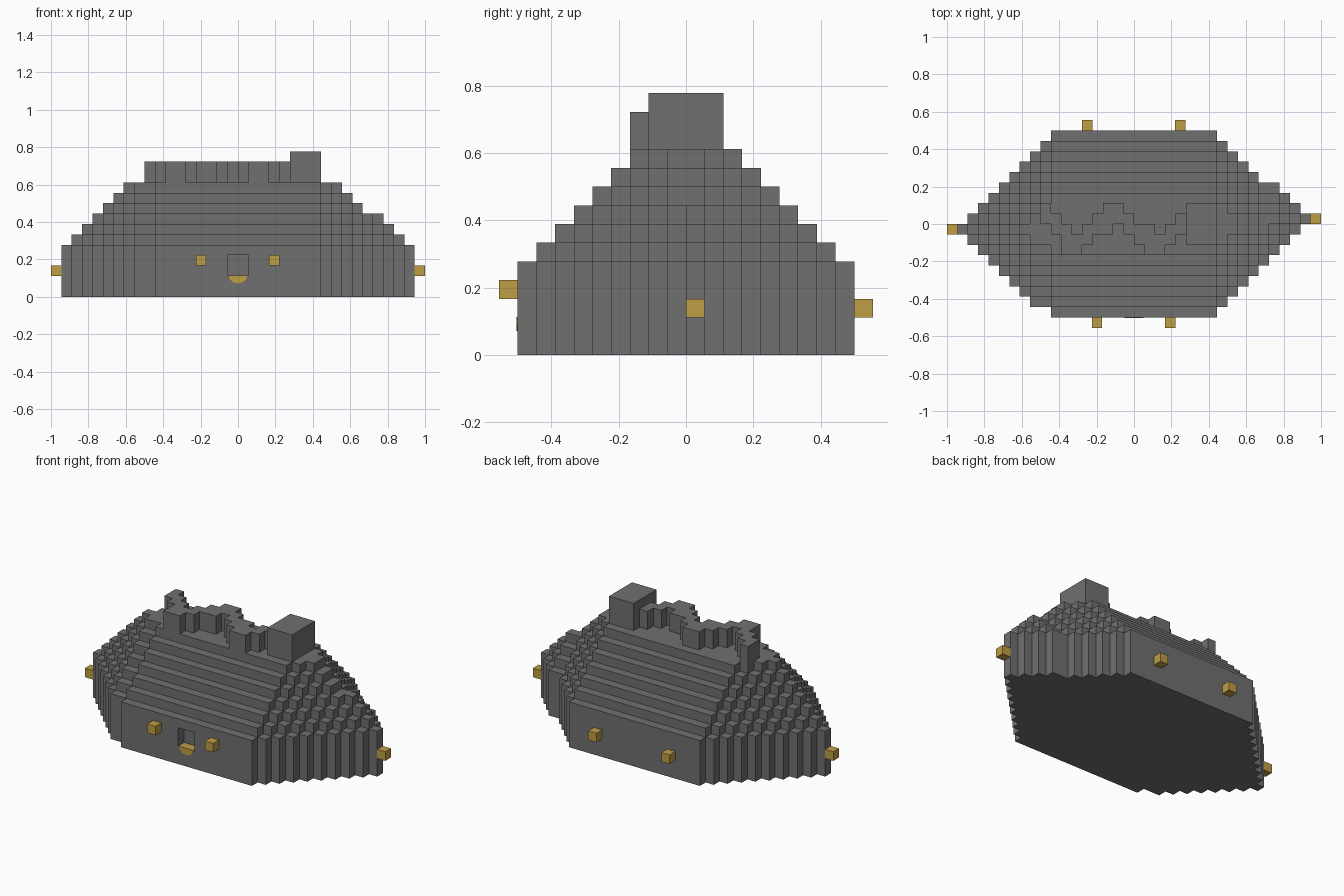
import bpy, bmesh, math
from mathutils import Vector

if "Cube" in bpy.data.objects:
    bpy.data.objects.remove(bpy.data.objects["Cube"], do_unlink=True)

V = 1 / 18  # edge length of one block


def make_material(name, rgb):
    m = bpy.data.materials.new(name)
    m.use_nodes = True
    m.diffuse_color = (*rgb, 1)
    m.node_tree.nodes["Principled BSDF"].inputs["Base Color"].default_value = (*rgb, 1)
    return m


stone = make_material("stone grey", (0.16, 0.16, 0.16))
gold = make_material("lantern gold", (0.52, 0.34, 0.06))


def finish(bm, name, mat):
    me = bpy.data.meshes.new(name)
    bm.to_mesh(me)
    bm.free()
    me.materials.append(mat)
    ob = bpy.data.objects.new(name, me)
    bpy.context.collection.objects.link(ob)
    return ob


def box(name, lo, hi, mat):
    bm = bmesh.new()
    bmesh.ops.create_cube(bm, size=1)
    for v in bm.verts:
        v.co = Vector([a if c < 0 else b for c, a, b in zip(v.co, lo, hi)])
    return finish(bm, name, mat)


def blocks(name, cells, mat):
    """Skin a set of grid cells with only their outer faces."""
    bm = bmesh.new()
    for cell in cells:
        for axis in range(3):
            for side in (0, 1):
                near = list(cell)
                near[axis] += 2 * side - 1
                if tuple(near) in cells:
                    continue
                u, w = (axis + 1) % 3, (axis + 2) % 3
                quad = []
                for du, dw in ((0, 0), (1, 0), (1, 1), (0, 1)):
                    p = list(cell)
                    p[axis] += side
                    p[u] += du
                    p[w] += dw
                    quad.append(bm.verts.new([c * V for c in p]))
                bm.faces.new(quad if side else quad[::-1])
    bmesh.ops.remove_doubles(bm, verts=bm.verts, dist=1e-4)
    bmesh.ops.dissolve_limit(bm, angle_limit=0.01, verts=bm.verts, edges=bm.edges)
    return finish(bm, name, mat)


# Stepped hill: pointed footprint that shrinks by one block per layer
def row_span(y):
    if y >= 0:
        left = -(16 - y)
        right = 17 if y == 0 else 17 - y if y < 4 else 16 - y
    else:
        k = -y - 1
        left = -8 if k == 8 else -(17 - k)
        right = 16 - k
    return left, right


layer = {(x, y) for y in range(-9, 9) for x in range(*row_span(y))}
hill = {(x, y, z) for x, y in layer for z in range(5)}
for z in range(5, 11):
    layer = {(x, y) for x, y in layer
             if {(x + 1, y), (x - 1, y), (x, y + 1), (x, y - 1)} <= layer}
    hill |= {(x, y, z) for x, y in layer}

# Doorway recess in the front wall
hill -= {(x, -9, z) for x in (-1, 0) for z in (2, 3)}
blocks("stepped_hill", hill, stone)

# Winding wall on the summit, front and back limits for each column
front = (0, -1, -3, -3, -2, -1, -1, 0, -1, -2, -3, -3, -2, -1)
back = (2, 1, 0, -1, 0, 1, 2, 2, 1, 0, 0, -1, 0, 1)
wall = {(x - 9, y, z) for x, (a, b) in enumerate(zip(front, back))
        for y in range(a, b) for z in (11, 12)}
blocks("winding_wall", wall, stone)

# Tower block at the end of the wall
box("tower_block", (5 * V, -2 * V, 11 * V), (8 * V, 2 * V, 14 * V), stone)

# Half-round door sill, flush with the wall and covering the doorway floor
bm = bmesh.new()
top = 2 * V + 0.002
arc = [(0.05 * math.cos(math.pi * i / 6), top - 0.042 * math.sin(math.pi * i / 6))
       for i in range(7)]
face = bm.faces.new([bm.verts.new((x, -9 * V - 0.003, z)) for x, z in arc])
ext = bmesh.ops.extrude_face_region(bm, geom=[face])
bmesh.ops.translate(bm, vec=(0, V, 0),
                    verts=[g for g in ext["geom"] if isinstance(g, bmesh.types.BMVert)])
bmesh.ops.recalc_face_normals(bm, faces=bm.faces)
finish(bm, "door_sill", gold)

# Lantern cubes on every side
h = V / 2
lanterns = {
    "front_right_lantern": (-0.198, -9.5 * V, 3.5 * V),
    "front_left_lantern": (0.193, -9.5 * V, 3.5 * V),
    "back_right_lantern": (-0.25, 9.5 * V, 2.5 * V),
    "back_left_lantern": (0.247, 9.5 * V, 2.5 * V),
    "right_end_lantern": (-17.5 * V, -h, 2.5 * V),
    "left_end_lantern": (17.5 * V, h, 2.5 * V),
}
for name, c in lanterns.items():
    box(name, [a - h for a in c], [a + h for a in c], gold)
